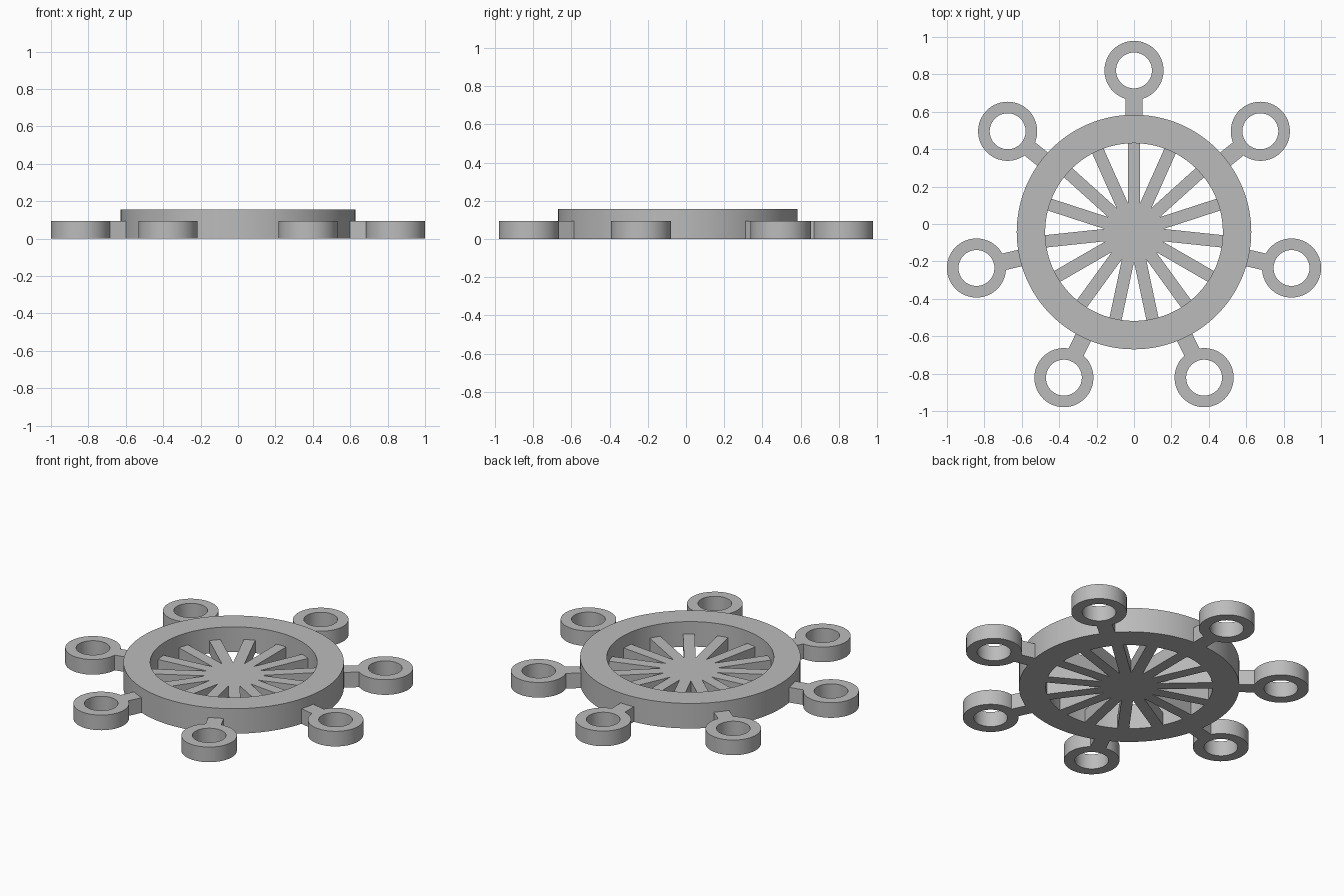
import bpy, bmesh
from math import sin, cos, pi, radians
from mathutils import Matrix

CENTRE = Matrix.Translation((0, -0.043, 0))
ARMS, SPOKES = 7, 15
ARM_REACH = 0.864      # wheel centre to eyelet centre
RIM_OUT, RIM_IN, RIM_H = 0.627, 0.475, 0.157
EYE_OUT, EYE_IN, EYE_H = 0.158, 0.096, 0.095
WEB_H = 0.08

cube = bpy.data.objects.get("Cube")
if cube:
    bpy.data.objects.remove(cube)

grey = bpy.data.materials.new("plain grey")
grey.use_nodes = True
colour = (0.5, 0.5, 0.5, 1)
grey.diffuse_color = colour
grey.node_tree.nodes["Principled BSDF"].inputs["Base Color"].default_value = colour


def finish(name, bm, matrix, smooth=False):
    bmesh.ops.recalc_face_normals(bm, faces=bm.faces)
    mesh = bpy.data.meshes.new(name)
    bm.to_mesh(mesh)
    bm.free()
    mesh.materials.append(grey)
    obj = bpy.data.objects.new(name, mesh)
    bpy.context.collection.objects.link(obj)
    obj.matrix_world = matrix
    if smooth:
        bpy.ops.object.select_all(action='DESELECT')
        obj.select_set(True)
        bpy.context.view_layer.objects.active = obj
        bpy.ops.object.shade_smooth_by_angle(angle=radians(30))
    return obj


def ring(name, outer, inner, height, sides, matrix):
    """Flat washer swept from a rectangular section."""
    bm = bmesh.new()
    section = [(inner, 0), (outer, 0), (outer, height), (inner, height)]
    loops = []
    for i in range(sides):
        a = 2 * pi * i / sides
        loops.append([bm.verts.new((r * cos(a), r * sin(a), z)) for r, z in section])
    for i, loop in enumerate(loops):
        after = loops[(i + 1) % sides]
        for j in range(4):
            k = (j + 1) % 4
            bm.faces.new((loop[j], after[j], after[k], loop[k]))
    return finish(name, bm, matrix, smooth=True)


def prism(name, outline, height, matrix):
    """Outline raised straight up from the ground."""
    bm = bmesh.new()
    base = bm.faces.new([bm.verts.new((x, y, 0)) for x, y in outline])
    raised = bmesh.ops.extrude_face_region(bm, geom=[base], use_keep_orig=True)
    for v in raised["geom"]:
        if isinstance(v, bmesh.types.BMVert):
            v.co.z = height
    return finish(name, bm, matrix)


# Main rim
ring("rim", RIM_OUT, RIM_IN, RIM_H, 128, CENTRE)

# Spokes joined at the middle as one star-shaped web
half, step = 0.033, 2 * pi / SPOKES
valley, tip = half / sin(step / 2), RIM_IN + 0.02
star = []
for i in range(SPOKES):
    a = pi / 2 + i * step
    for side in (-half, half):
        star.append((tip * cos(a) - side * sin(a), tip * sin(a) + side * cos(a)))
    star.append((valley * cos(a + step / 2), valley * sin(a + step / 2)))
prism("spoke_web", star, WEB_H, CENTRE)

# Arms with eyelets around the outside
w = 0.045
start, end = RIM_OUT - 0.03, ARM_REACH - 0.13
for i in range(ARMS):
    turn = CENTRE @ Matrix.Rotation(pi / 2 + 2 * pi * i / ARMS, 4, 'Z')
    prism(f"arm_{i + 1}", [(start, -w), (end, -w), (end, w), (start, w)], EYE_H, turn)
    ring(f"eyelet_{i + 1}", EYE_OUT, EYE_IN, EYE_H, 64,
         turn @ Matrix.Translation((ARM_REACH, 0, 0)))
